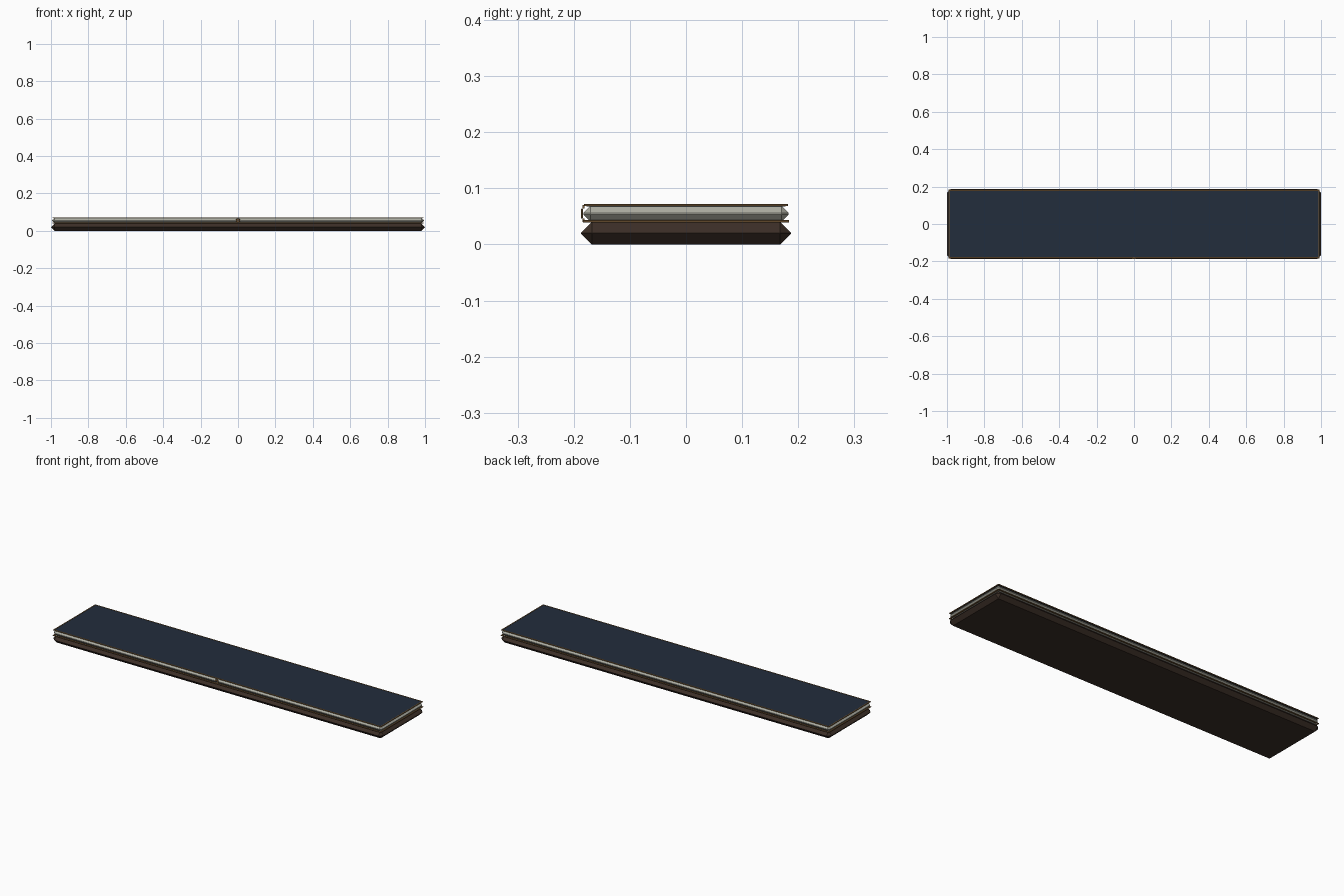
import bpy
from math import radians

if "Cube" in bpy.data.objects:
    bpy.data.objects.remove(bpy.data.objects["Cube"])


def mat(name, rgb):
    m = bpy.data.materials.new(name)
    m.diffuse_color = (*rgb, 1)
    m.use_nodes = True
    m.node_tree.nodes["Principled BSDF"].inputs["Base Color"].default_value = m.diffuse_color
    return m


WOOD = mat("dark_wood", (0.045, 0.028, 0.02))
CREAM = mat("pale_body", (0.42, 0.42, 0.36))
BRASS = mat("aged_brass", (0.20, 0.11, 0.04))
NAVY = mat("navy_felt", (0.016, 0.026, 0.045))


def box(name, loc, half, m, bevel=0.0):
    bpy.ops.mesh.primitive_cube_add(size=2, location=loc)
    o = bpy.context.object
    o.name = name
    o.scale = half
    bpy.ops.object.transform_apply(location=False, rotation=False, scale=True)
    if bevel:
        b = o.modifiers.new("chamfer", 'BEVEL')
        b.width = bevel
        b.segments = 1
    o.data.materials.append(m)
    return o


def frame(name, hx, hy, z, r):
    # four thin rails around the edge
    for s, side in ((-1, "a"), (1, "b")):
        box(f"{name}_long_{side}", (0, s * (hy - r), z), (hx - 2 * r, r, 0.002), BRASS, 0.0007)
        box(f"{name}_short_{side}", (s * (hx - r), 0, z), (r, hy, 0.002), BRASS, 0.0007)


# plinth and body, chamfered until their sides meet in a ridge
box("plinth", (0, 0, 0.02), (1.0, 0.1875, 0.02), WOOD, 0.0198)
box("body", (0, 0, 0.055), (0.995, 0.183, 0.0145), CREAM, 0.013)

# trim rails and top panel
frame("lower_trim", 0.993, 0.184, 0.0415, 0.004)
frame("upper_trim", 0.992, 0.182, 0.0702, 0.003)
box("top_panel", (0, 0, 0.0695), (0.987, 0.177, 0.002), NAVY)

# small front catch: plate, pin and two arms
box("catch_plate", (0, -0.1855, 0.055), (0.010, 0.0015, 0.009), BRASS, 0.0008)
for z, n in ((0.0435, "lower"), (0.0675, "upper")):
    box(f"catch_arm_{n}", (0, -0.1825, z), (0.004, 0.002, 0.003), BRASS)
bpy.ops.mesh.primitive_cylinder_add(vertices=12, radius=0.004, depth=0.002,
                                    location=(0, -0.1865, 0.055), rotation=(radians(90), 0, 0))
pin = bpy.context.object
pin.name = "catch_pin"
pin.data.materials.append(NAVY)
